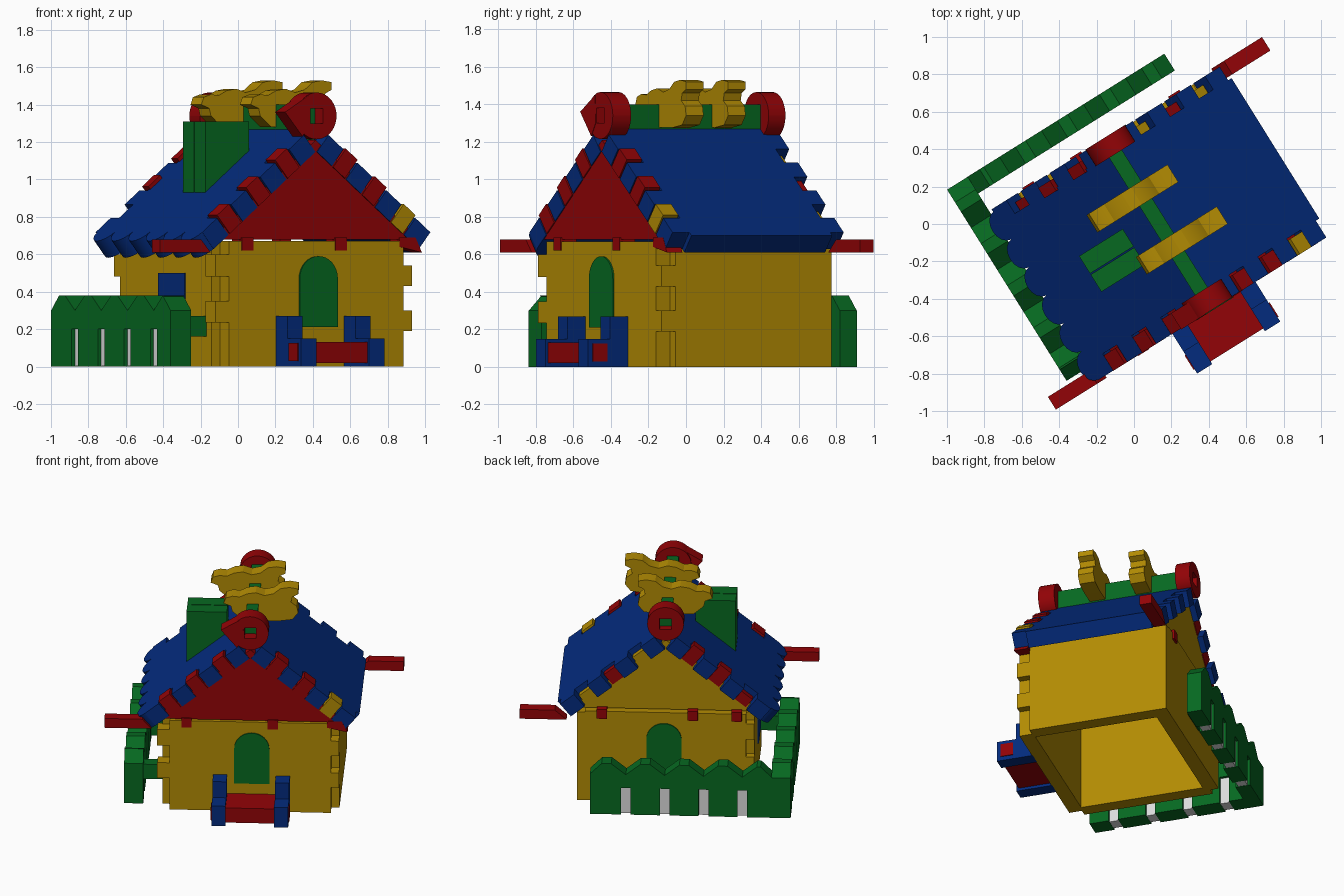
import bpy, bmesh, math
from mathutils import Vector

if "Cube" in bpy.data.objects:
    bpy.data.objects.remove(bpy.data.objects["Cube"], do_unlink=True)

TURN = math.radians(32)      # the whole house is turned on its plot
MID = 0.115                  # ridge position across the house
RIDGE_Z = 1.3
PITCH = math.radians(39)
made = []


def material(name, rgb):
    m = bpy.data.materials.new(name)
    m.use_nodes = True
    m.diffuse_color = (*rgb, 1)
    m.node_tree.nodes["Principled BSDF"].inputs["Base Color"].default_value = (*rgb, 1)
    return m


yellow = material("mustard yellow", (0.45, 0.26, 0.001))
red = material("deep red", (0.29, 0.001, 0.002))
blue = material("navy blue", (0.001, 0.024, 0.205))
green = material("leaf green", (0.002, 0.14, 0.015))
grey = material("pale grey", (0.72, 0.72, 0.72))


# Placement planes: (p, q) lie in the profile, d is the extrusion depth
def front(p, q, d):
    return Vector((p, d, q))


def side(p, q, d):
    return Vector((d, p, q))


def slope(sign):
    c, s = math.cos(PITCH), math.sin(PITCH)
    return lambda p, q, d: Vector((MID + sign * (p * c + d * s), q, RIDGE_Z - p * s + d * c))


def rect(p0, p1, q0, q1):
    return [(p0, q0), (p1, q0), (p1, q1), (p0, q1)]


def arc(cx, cz, r, a0, a1, n):
    return [(cx + r * math.cos(math.radians(a0 + (a1 - a0) * i / n)),
             cz + r * math.sin(math.radians(a0 + (a1 - a0) * i / n))) for i in range(n + 1)]


def build(name, mat, parts):
    """Each part is (plane, outline, depth from, depth to)."""
    bm = bmesh.new()
    for plane, pts, a, b in parts:
        lo = [bm.verts.new(plane(p, q, a)) for p, q in pts]
        hi = [bm.verts.new(plane(p, q, b)) for p, q in pts]
        bm.faces.new(lo)
        bm.faces.new(hi)
        for i in range(len(pts)):
            j = (i + 1) % len(pts)
            bm.faces.new((lo[i], lo[j], hi[j], hi[i]))
    bmesh.ops.recalc_face_normals(bm, faces=bm.faces)
    me = bpy.data.meshes.new(name)
    bm.to_mesh(me)
    bm.free()
    me.materials.append(mat)
    ob = bpy.data.objects.new(name, me)
    ob.rotation_euler.z = TURN
    bpy.context.collection.objects.link(ob)
    made.append(ob)


# Walls: front and back panels lock into the side panels with fingers
L, R, F, B, T = -0.49, 0.72, -0.605, 0.465, 0.1
IN = 0.055
left_fingers = [(0.19, 0.3), (0.43, 0.54)]
right_fingers = [(0.235, 0.35), (0.48, 0.6)]
for name, d, out in (("front_wall", F, 0.03), ("back_wall", B - T, 0)):
    build(name, yellow, [(front, rect(L + IN, R - IN, 0, 0.67), d, d + T)] +
          [(front, rect(R - T, R, z0, z1), d, d + T) for z0, z1 in left_fingers] +
          [(front, rect(L - out, L + T, z0, z1), d, d + T) for z0, z1 in right_fingers])
build("left_wall", yellow, [(side, rect(F + 0.09, B, 0, 0.66), R - T, R)])
build("right_wall", yellow, [(side, rect(F + 0.09, B - 0.06, 0, 0.66), L, L + T)])

# Arched doors and side window
DOOR = 0.126
door = [(DOOR - 0.12, 0.21), (DOOR + 0.12, 0.21)] + arc(DOOR, 0.47, 0.12, 0, 180, 16)
build("front_door", green, [(front, door, F - 0.009, F + 0.0005)])
build("back_door", green, [(front, door, B - 0.0005, B + 0.009)])
build("side_window", blue, [(side, rect(-0.256, 0.008, 0.24, 0.5), L - 0.008, L + 0.001)])


# Gables, with tabs gripping the wall tops
def gable(drop):
    apex = RIDGE_Z - drop
    half = (apex - 0.68) / math.tan(PITCH)
    return [(MID - half, 0.68), (MID + half, 0.68), (MID, apex)]


def tabs(places, d0, d1):
    return [(front, rect(u - 0.035, u + 0.035, 0.62, 0.69), d0, d1) for u in places]


corner = [(0.64, 0.69), (0.64, 0.64), (0.78, 0.61), (0.74, 0.69)]
build("front_gable", red, [(front, gable(0.09), -0.6, -0.5), (front, corner, -0.607, -0.51)] +
      tabs((-0.32, 0.27), -0.61, -0.51))
build("back_gable", yellow, [(front, gable(0.1), 0.35, 0.43)])
build("back_gable_tabs", red, tabs((-0.37, -0.07, 0.55), 0.4, 0.48))

# Projecting beam ends
build("front_beam_end", red,
      [(front, [(-0.88, 0.61), (-0.88, 0.68), (-0.62, 0.68), (-0.56, 0.61)], -0.62, -0.54)])
build("back_beam_end", red,
      [(front, [(0.79, 0.61), (1.11, 0.61), (1.11, 0.68), (0.87, 0.68)], 0.4, 0.485)])

# Roof slabs: straight eave on one side, scalloped on the other
THICK = 0.115
PLAIN, N_LOBES = 0.953, 6
lobe = 1.06 / N_LOBES
scallop = [(0, -0.5), (0.88, -0.5), (0.88, -0.605)]
for k in range(N_LOBES):
    c = -0.605 + lobe * (k + 0.5)
    scallop += [(0.92 + 0.08 * math.sin(t * math.pi / 8), c - lobe / 2 * math.cos(t * math.pi / 8))
                for t in range(8)]
scallop += [(0.92, 0.455), (0.88, 0.455), (0.88, 0.385), (0, 0.385)]
outlines = {1: rect(0, PLAIN, -0.5, 0.385), -1: scallop}
starts = [0.1 + 0.235 * k for k in range(4)]
back_tabs = {1: [(yellow, -0.04), (red, -0.02), (yellow, -0.04)],
             -1: [(red, 0.02), (red, 0.02), (red, -0.04)]}
for sign, name in ((1, "left"), (-1, "right")):
    plane = slope(sign)
    parts = [(plane, outlines[sign], -THICK, 0)]
    for s in starts:
        parts += [(plane, rect(s, s + 0.12, -0.606, -0.49), -THICK, 0),
                  (plane, rect(s, s + 0.12, 0.38, 0.47), -THICK, 0)]
    build(name + "_roof", blue, parts)
    # Gable tabs standing between the roof fingers
    for k, s in enumerate(starts[:3]):
        gap = rect(s + 0.13, s + 0.225, -0.607, -0.51)
        build(f"{name}_front_tab_{k}", yellow if sign == 1 and k == 2 else red,
              [(plane, gap, -THICK, 0.012)])
        mat, top = back_tabs[sign][k]
        build(f"{name}_back_tab_{k}", mat,
              [(plane, rect(s + 0.13, s + 0.225, 0.37, 0.435), -THICK, top)])

# Ridge beam running into a hollow ring at each end
build("ridge_beam", green, [(front, rect(MID - 0.04, MID + 0.04, 1.2, 1.4), -0.53, 0.42)])
HUB = 1.34
h = 0.04
ring_halves = [arc(MID, HUB, 0.125, a, a + 180, 18) +
               [(MID - t * h, HUB), (MID - t * h, HUB + t * h), (MID + t * h, HUB + t * h), (MID + t * h, HUB)]
               for a, t in ((0, 1), (180, -1))]
tail = [(MID - 0.05, 1.45), (MID - 0.2, 1.36), (MID - 0.09, 1.23), (MID - 0.045, 1.3)]
build("front_ridge_ring", red, [(front, half, -0.61, -0.495) for half in ring_halves] +
      [(front, tail, -0.612, -0.51)])
build("back_ridge_ring", red, [(front, half, 0.37, 0.475) for half in ring_halves])

# Wavy ridge ornaments
wave = [(-0.12, 1.28), (0.12, 1.275), (0.22, 1.29), (0.26, 1.34), (0.25, 1.39), (0.21, 1.42),
        (0.22, 1.46), (0.26, 1.48), (0.26, 1.52), (0.2, 1.53), (0.14, 1.52), (0.09, 1.48),
        (0.03, 1.465), (-0.03, 1.485), (-0.09, 1.475), (-0.14, 1.45), (-0.19, 1.455),
        (-0.235, 1.44), (-0.25, 1.4), (-0.2, 1.38), (-0.19, 1.34)]
for k, (u, v) in enumerate(((0.06, 0.12), (0.165, -0.21))):
    build(f"ridge_ornament_{k}", yellow, [(front, [(u + p, q) for p, q in wave], v - 0.055, v + 0.055)])

# Chimney of two slabs sitting on the roof slope
stack = [(-0.34, 0.93), (-0.34, 1.31), (-0.065, 1.31), (-0.065, 1.1)]
build("chimney", green, [(front, stack, -0.215, -0.107), (front, stack, -0.1, 0.01)])

# Front steps between stepped cheeks
cheek = [(-0.6, 0), (-0.857, 0), (-0.857, 0.15), (-0.72, 0.15), (-0.72, 0.27), (-0.6, 0.27)]
build("step_cheeks", blue, [(side, cheek, -0.137, -0.042), (side, cheek, 0.29, 0.387)])
build("step_treads", red, [(side, rect(-0.84, -0.6, 0.02, 0.13), -0.05, 0.3),
                           (side, rect(-0.83, -0.74, 0.03, 0.125), -0.143, 0.393)])


# Picket fence with slots and pale infill
def fence(name, plane, start, end, slots, d0, d1):
    pts = [(start, 0)]
    for c in slots:
        pts += [(c - 0.033, 0), (c - 0.033, 0.2), (c + 0.033, 0.2), (c + 0.033, 0)]
    pts += [(end, 0), (end, 0.3), (end - 0.08, 0.38)]
    for c in reversed(slots):
        pts += [(c + 0.1, 0.38), (c, 0.3), (c - 0.1, 0.38)]
    pts += [(start + 0.08, 0.38), (start, 0.3)]
    build(name, green, [(plane, pts, d0, d1)])
    build(name + "_infill", grey, [(plane, rect(c - 0.04, c + 0.04, 0.002, 0.205), d0 + 0.02, d1 - 0.02)
                                   for c in slots])


fence("side_fence", side, -0.52, 0.685, [-0.35, -0.085, 0.18, 0.445], -0.75, -0.62)
fence("back_fence", front, -0.625, 0.62, [-0.42, -0.155, 0.11, 0.375], 0.58, 0.686)
build("fence_link", green, [(front, rect(-0.64, -0.485, 0.16, 0.27), -0.465, -0.38)])

# Smooth curves, keep edges crisp
bpy.ops.object.select_all(action='DESELECT')
for ob in made:
    ob.select_set(True)
bpy.context.view_layer.objects.active = made[0]
bpy.ops.object.shade_smooth_by_angle(angle=math.radians(25))
